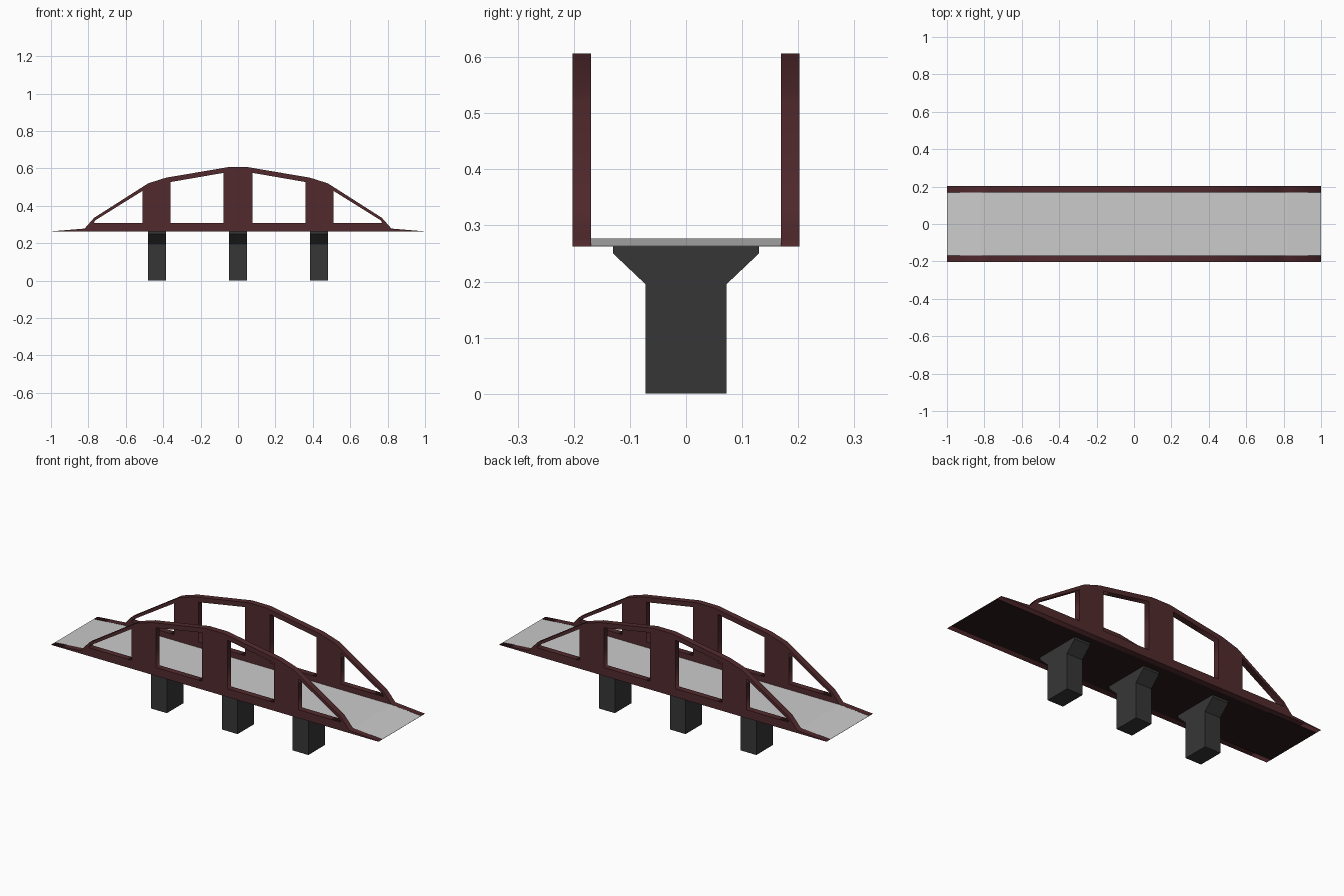
import bpy, bmesh, math

if "Cube" in bpy.data.objects:
    bpy.data.objects.remove(bpy.data.objects["Cube"])


def material(name, rgb):
    m = bpy.data.materials.new(name)
    m.diffuse_color = (*rgb, 1)
    m.use_nodes = True
    m.node_tree.nodes["Principled BSDF"].inputs["Base Color"].default_value = m.diffuse_color
    return m


RED = material("dark_red_steel", (0.085, 0.023, 0.027))
UNDER = material("dark_underside", (0.025, 0.01, 0.011))
PIER = material("dark_concrete", (0.037, 0.037, 0.039))


def prism(name, profile, place, lo, hi, mats=()):
    """Extrude a closed 2D profile between two positions along an axis."""
    bm = bmesh.new()
    a = [bm.verts.new(place(u, v, lo)) for u, v in profile]
    b = [bm.verts.new(place(u, v, hi)) for u, v in profile]
    n = len(profile)
    bm.faces.new(a)
    bm.faces.new(b[::-1])
    for i in range(n):
        j = (i + 1) % n
        bm.faces.new((a[i], b[i], b[j], a[j]))
    bmesh.ops.recalc_face_normals(bm, faces=bm.faces[:])
    me = bpy.data.meshes.new(name)
    bm.to_mesh(me)
    bm.free()
    ob = bpy.data.objects.new(name, me)
    bpy.context.collection.objects.link(ob)
    for m in mats:
        me.materials.append(m)
    return ob


def mirrored(half):
    """Complete a right-hand half profile with its mirror in x."""
    return half + [(-x, z) for x, z in reversed(half)]


BOTTOM = 0.262

# Road deck with tapered ends
deck = prism("road_deck", mirrored([(1, BOTTOM), (1, BOTTOM + 0.001), (0.82, 0.277)]),
             lambda x, z, y: (x, y, z), -0.169, 0.169, [None, UNDER])
for p in deck.data.polygons:
    if p.normal.z < -0.9:
        p.material_index = 1

# Side trusses: arched outline with window openings
outline = mirrored([(1, BOTTOM), (1, BOTTOM + 0.001), (0.82, 0.278), (0.77, 0.335),
                    (0.48, 0.52), (0.385, 0.55), (0.055, 0.606)])
window = [(0.077, 0.308), (0.36, 0.308), (0.36, 0.527), (0.077, 0.576)]
end_window = [(0.51, 0.308), (0.77, 0.308), (0.765, 0.321), (0.51, 0.48)]
holes = [[(s * x, z) for x, z in h] for h in (window, end_window) for s in (1, -1)]

for side, y in (("front", -0.1855), ("back", 0.1855)):
    cu = bpy.data.curves.new(side + "_truss", 'CURVE')
    cu.dimensions = '2D'
    cu.fill_mode = 'BOTH'
    cu.extrude = 0.0165
    for loop in [outline] + holes:
        sp = cu.splines.new('POLY')
        sp.points.add(len(loop) - 1)
        for pt, (x, z) in zip(sp.points, loop):
            pt.co = (x, z, 0, 1)
        sp.use_cyclic_u = True
    cu.materials.append(RED)
    truss = bpy.data.objects.new(side + "_truss", cu)
    truss.location.y = y
    truss.rotation_euler.x = math.radians(90)
    bpy.context.collection.objects.link(truss)
    bpy.ops.object.select_all(action='DESELECT')
    truss.select_set(True)
    bpy.context.view_layer.objects.active = truss
    bpy.ops.object.convert(target='MESH')

# Support piers with flared heads
head = mirrored([(0.072, 0), (0.072, 0.195), (0.13, 0.25), (0.13, BOTTOM)])
for name, x in (("left_pier", -0.432), ("middle_pier", 0), ("right_pier", 0.432)):
    prism(name, head, lambda y, z, px: (px, y, z), x - 0.048, x + 0.048, [PIER])
